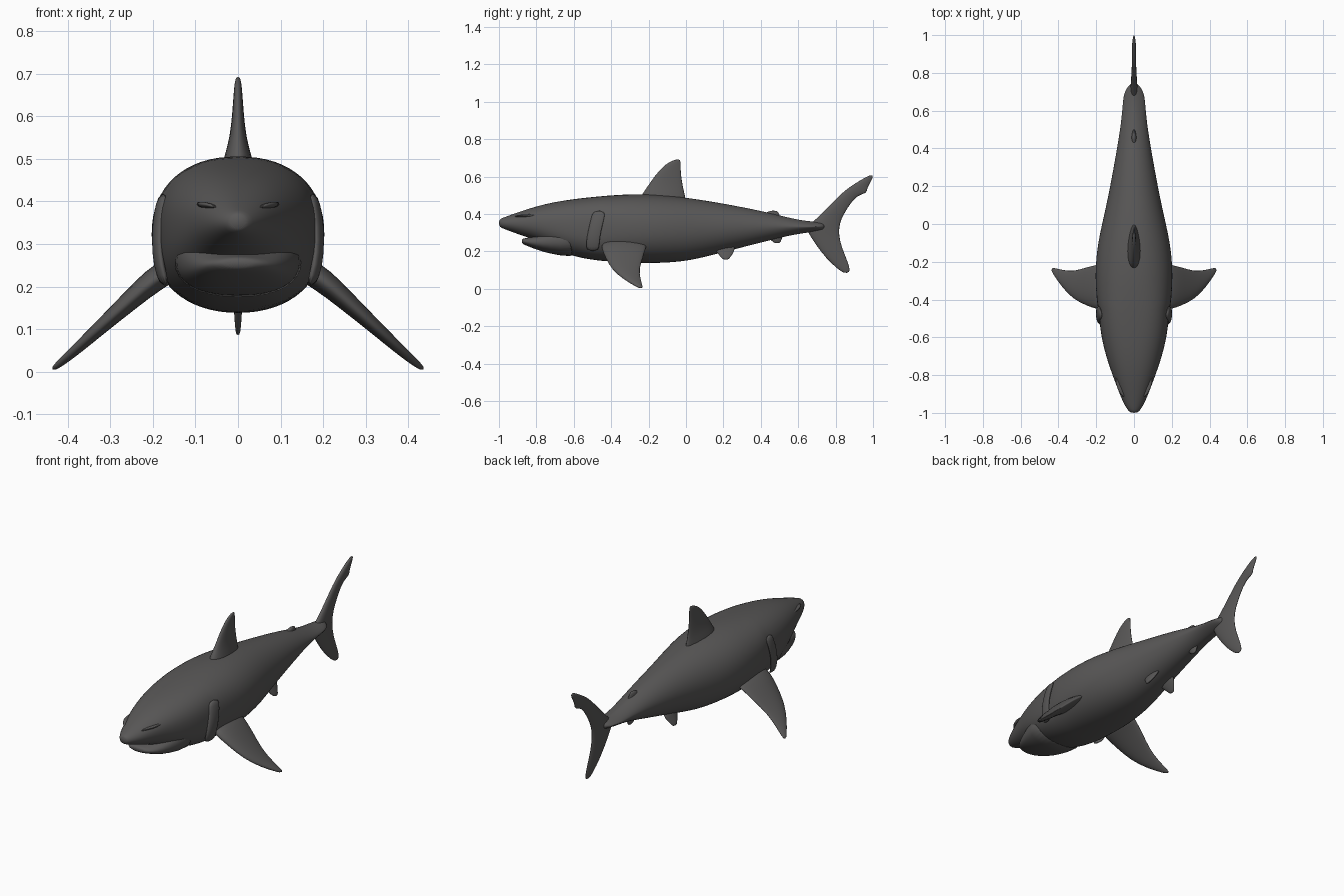
import bpy, bmesh, math
from mathutils import Vector

skin = bpy.data.materials.new("dark grey skin")
skin.diffuse_color = (0.10, 0.097, 0.096, 1)


def loft(name, rings, mirror=False, levels=1):
    """Skin a list of equal-length point rings, cap the ends, smooth."""
    bm = bmesh.new()
    rows = [[bm.verts.new(p) for p in ring] for ring in rings]
    n = len(rows[0])
    for a, b in zip(rows, rows[1:]):
        for i in range(n):
            j = (i + 1) % n
            bm.faces.new((a[i], a[j], b[j], b[i]))
    bm.faces.new(rows[0])
    bm.faces.new(rows[-1])
    bmesh.ops.recalc_face_normals(bm, faces=bm.faces)
    for f in bm.faces:
        f.smooth = True
    me = bpy.data.meshes.new(name)
    bm.to_mesh(me)
    bm.free()
    me.materials.append(skin)
    ob = bpy.data.objects.new(name, me)
    bpy.context.collection.objects.link(ob)
    if mirror:
        ob.modifiers.new("mirror", 'MIRROR').use_mirror_merge = False
    sub = ob.modifiers.new("smooth", 'SUBSURF')
    sub.levels = sub.render_levels = levels
    return ob


def body_ring(y, bottom, top, half, power, n=32):
    """Superellipse cross-section across the body."""
    pts = []
    for i in range(n):
        a = 2 * math.pi * i / n
        c, s = math.cos(a), math.sin(a)
        x = math.copysign(abs(c) ** (2 / power), c) * half
        z = math.copysign(abs(s) ** (2 / power), s) * (top - bottom) / 2
        pts.append((x, y, (top + bottom) / 2 + z))
    return pts


def fin_ring(lead, trail, thick, n=14):
    """Rounded blade section from leading to trailing edge."""
    lead, trail, thick = Vector(lead), Vector(trail), Vector(thick)
    pts = []
    for i in range(n):
        a = 2 * math.pi * i / n
        t = 0.5 - 0.5 * math.cos(a)
        taper = 1.15 - 0.5 * t
        pts.append(lead.lerp(trail, t) + thick * math.sin(a) * taper)
    return pts


def upright_fin(name, sections):
    """Fin in the middle plane: (lead y, lead z, trail y, trail z, half thickness)."""
    return loft(name, [fin_ring((0, a, b), (0, c, d), (h, 0, 0))
                       for a, b, c, d, h in sections])


def side_fin(name, sections, normal):
    """Mirrored fin: (x, z, lead y, trail y, half thickness)."""
    nv = Vector(normal).normalized()
    return loft(name, [fin_ring((x, a, z), (x, b, z), nv * h)
                       for x, z, a, b, h in sections], mirror=True)


# body: y, bottom, top, half width, squareness
loft("body", [body_ring(*r) for r in (
    (-1.0, .335, .37, .018, 2), (-.985, .325, .378, .034, 2),
    (-.94, .308, .395, .060, 2), (-.88, .286, .416, .084, 2.1),
    (-.80, .262, .442, .114, 2.2), (-.71, .215, .464, .146, 2.3),
    (-.60, .172, .481, .174, 2.5), (-.50, .155, .492, .185, 2.6),
    (-.455, .15, .496, .187, 2.6), (-.435, .148, .498, .195, 2.5),
    (-.33, .14, .506, .204, 2.3), (-.22, .136, .508, .205, 2.2),
    (-.10, .139, .501, .192, 2.1), (.02, .15, .486, .165, 2.1),
    (.16, .185, .464, .134, 2), (.30, .222, .438, .108, 2),
    (.43, .255, .411, .085, 1.9), (.54, .283, .383, .068, 1.7),
    (.62, .297, .366, .061, 1.5), (.68, .305, .360, .056, 1.4),
    (.715, .31, .357, .042, 1.5), (.745, .315, .352, .018, 2))])

# lower jaw, leaving the mouth groove under the snout
loft("lower_jaw", [body_ring(*r) for r in (
    (-.878, .245, .266, .03, 2), (-.865, .236, .271, .062, 2),
    (-.83, .222, .276, .090, 2.2), (-.77, .199, .30, .118, 2.3),
    (-.68, .178, .34, .146, 2.3), (-.56, .166, .36, .165, 2.3))])

# brow ridges beside the snout
side_fin("brow_ridge", (
    (.045, .385, -.93, -.86, .006), (.075, .392, -.90, -.80, .011),
    (.098, .392, -.85, -.76, .008)), (.5, 0, 1))

# gill covers
loft("gill_cover", [fin_ring((x, y - .06, z), (x + .014, y + .012, z), (.012, 0, 0))
     for x, y, z in ((.165, -.475, .20), (.181, -.475, .25), (.185, -.465, .31),
                     (.181, -.45, .37), (.168, -.44, .42))], mirror=True)

# dorsal fins
upright_fin("dorsal_fin", (
    (-.26, .47, .01, .45, .05), (-.235, .512, 0, .49, .036),
    (-.20, .56, -.013, .54, .021), (-.165, .61, -.024, .60, .015),
    (-.115, .665, -.028, .65, .011), (-.075, .685, -.028, .682, .008),
    (-.05, .693, -.034, .692, .004)))
upright_fin("second_dorsal_fin", (
    (.39, .38, .53, .36, .02), (.41, .402, .51, .382, .016),
    (.44, .414, .495, .402, .012), (.455, .419, .492, .418, .006)))

# anal fin
upright_fin("anal_fin", (
    (.43, .29, .53, .30, .018), (.445, .268, .515, .275, .014),
    (.465, .25, .508, .255, .010), (.48, .242, .503, .246, .005)))

# tail fin, lower tip to upper tip
upright_fin("tail_fin", (
    (.85, .083, .873, .088, .004), (.82, .097, .878, .11, .008),
    (.745, .165, .856, .17, .012), (.69, .24, .832, .23, .015),
    (.65, .30, .82, .29, .018), (.64, .335, .822, .33, .021),
    (.69, .367, .83, .37, .018), (.77, .45, .865, .435, .014),
    (.83, .510, .915, .503, .012), (.86, .535, .97, .510, .013),
    (.90, .562, .968, .535, .013), (.95, .592, .985, .568, .010),
    (.99, .612, 1.004, .602, .005)))

# pectoral fins
side_fin("pectoral_fin", (
    (.13, .26, -.46, -.19, .036), (.20, .215, -.455, -.215, .032),
    (.25, .17, -.435, -.225, .026), (.32, .107, -.402, -.25, .019),
    (.38, .052, -.335, -.242, .014), (.42, .018, -.275, -.232, .010),
    (.436, .005, -.25, -.232, .005)), (1, 0, 1))

# pelvic fins
side_fin("pelvic_fin", (
    (.04, .24, .13, .27, .018), (.058, .20, .16, .26, .014),
    (.075, .17, .185, .238, .010), (.084, .156, .20, .228, .005)), (1, 0, .5))
